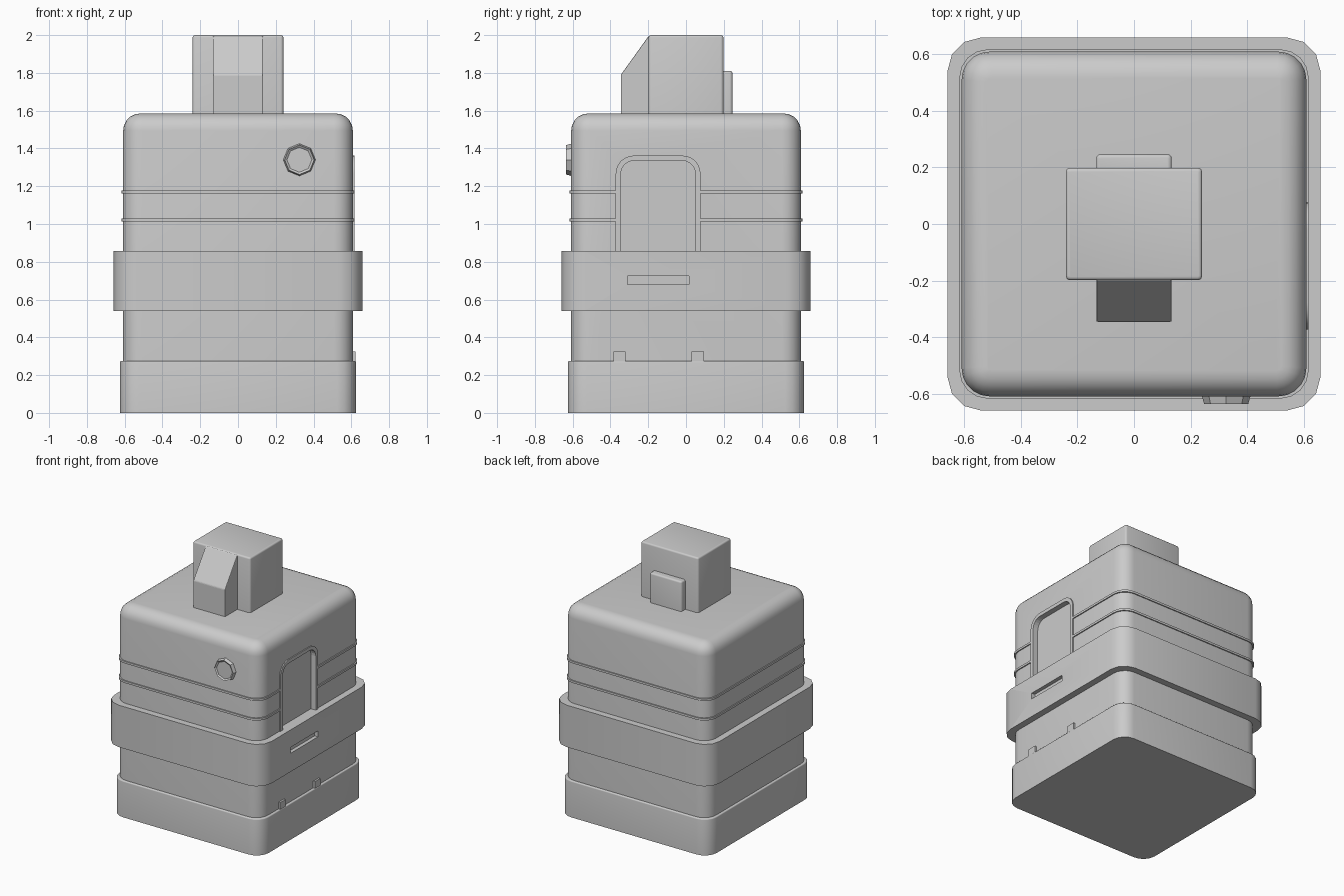
import bpy, bmesh, math
from mathutils import Matrix, Vector

cube = bpy.data.objects.get("Cube")
if cube:
    bpy.data.objects.remove(cube, do_unlink=True)

grey = bpy.data.materials.new("plain grey")
grey.use_nodes = True
grey.diffuse_color = (0.6, 0.6, 0.6, 1)
grey.node_tree.nodes["Principled BSDF"].inputs["Base Color"].default_value = (0.6, 0.6, 0.6, 1)


def finish(name, bm):
    bmesh.ops.recalc_face_normals(bm, faces=bm.faces)
    mesh = bpy.data.meshes.new(name)
    bm.to_mesh(mesh)
    bm.free()
    mesh.materials.append(grey)
    obj = bpy.data.objects.new(name, mesh)
    bpy.context.collection.objects.link(obj)
    return obj


def box(name, lo, hi, corner=0, rim=0, segments=4):
    """Box with rounded upright corners and an optional rounded top rim."""
    lo, hi = Vector(lo), Vector(hi)
    bm = bmesh.new()
    bmesh.ops.create_cube(bm, size=1)
    for v in bm.verts:
        v.co = (lo + hi) / 2 + v.co * (hi - lo)
    if corner:
        upright = [e for e in bm.edges if abs(e.verts[0].co.z - e.verts[1].co.z) > 1e-4]
        bmesh.ops.bevel(bm, geom=upright, offset=corner, segments=segments,
                        profile=0.5, affect='EDGES')
    if rim:
        top = [e for e in bm.edges if all(v.co.z > hi.z - 1e-4 for v in e.verts)]
        bmesh.ops.bevel(bm, geom=top, offset=rim, segments=segments,
                        profile=0.5, affect='EDGES')
    return finish(name, bm)


def square(name, half, z0, z1, corner, rim=0, segments=4):
    return box(name, (-half, -half, z0), (half, half, z1), corner, rim, segments)


def side_prism(name, outline, x0, x1):
    """Extrude a (y, z) outline along x."""
    bm = bmesh.new()
    face = bm.faces.new([bm.verts.new((x0, y, z)) for y, z in outline])
    ext = bmesh.ops.extrude_face_region(bm, geom=[face])["geom"]
    bmesh.ops.translate(bm, vec=(x1 - x0, 0, 0),
                        verts=[g for g in ext if isinstance(g, bmesh.types.BMVert)])
    return finish(name, bm)


def arch(y0, y1, z0, z1, r, steps=6):
    """Doorway outline with two rounded upper corners."""
    pts = [(y0, z0), (y1, z0)]
    for cy, start in ((y1 - r, 0), (y0 + r, math.pi / 2)):
        for i in range(steps + 1):
            a = start + i * math.pi / 2 / steps
            pts.append((cy + r * math.cos(a), z1 - r + r * math.sin(a)))
    return pts


def cut(obj, cutter):
    mod = obj.modifiers.new("cut", 'BOOLEAN')
    mod.operation = 'DIFFERENCE'
    mod.solver = 'EXACT'
    mod.object = cutter


def hide(cutter):
    cutter.hide_render = True
    cutter.hide_viewport = True
    cutter.display_type = 'WIRE'


# Stacked housing
base = square("base", 0.625, 0, 0.275, 0.1, 0.008)
body = square("body", 0.608, 0.1, 1.585, 0.1, 0.09, 5)
belt = square("belt", 0.658, 0.54, 0.857, 0.12, segments=3)
ribs = [square("lower_rib", 0.616, 1.014, 1.03, 0.1),
        square("upper_rib", 0.616, 1.162, 1.178, 0.1)]

# Recessed door with a raised surround on the left side
door_cutter = side_prism("door_cutter", arch(-0.345, 0.05, 0.8, 1.335, 0.07), 0.575, 0.7)
surround = side_prism("door_surround", arch(-0.372, 0.077, 0.82, 1.362, 0.095), 0.55, 0.616)
for part in [body, surround] + ribs:
    cut(part, door_cutter)
hide(door_cutter)

# Belt slot
slot_cutter = box("slot_cutter", (0.63, -0.31, 0.68), (0.7, 0.015, 0.725))
cut(belt, slot_cutter)
hide(slot_cutter)

# Small clips above the base
clips = [box("clip", (0.55, y, 0.25), (0.622, y + 0.065, 0.325)) for y in (-0.385, 0.03)]

# Eight-sided knob with a round dished face
bm = bmesh.new()
bmesh.ops.create_cone(bm, cap_ends=True, segments=8, radius1=0.095, radius2=0.078, depth=0.06)
cap = max(bm.faces, key=lambda f: f.calc_center_median().z)
bmesh.ops.inset_region(bm, faces=[cap], thickness=0.012)
bmesh.ops.translate(bm, verts=cap.verts, vec=(0, 0, -0.008))
bm.transform(Matrix.Translation((0.325, -0.604, 1.34)) @ Matrix.Rotation(math.pi / 2, 4, 'X'))
knob = finish("front_knob", bm)

# Head with sloped snout and back plate
head = box("head", (-0.24, -0.198, 1.55), (0.24, 0.198, 2), 0.015, 0.012, 3)
snout = side_prism("snout", [(-0.345, 1.55), (-0.15, 1.55), (-0.15, 1.995),
                             (-0.198, 1.995), (-0.345, 1.79)], -0.133, 0.133)
back_plate = box("back_plate", (-0.133, 0.15, 1.55), (0.133, 0.246, 1.81), 0.015, 0.012, 3)
bevel = snout.modifiers.new("soft edges", 'BEVEL')
bevel.width, bevel.segments = 0.006, 2

# Smooth rounded parts while keeping crisp edges
bpy.ops.object.select_all(action='DESELECT')
for obj in [base, body, belt, surround, head, back_plate] + ribs:
    obj.select_set(True)
    bpy.context.view_layer.objects.active = obj
bpy.ops.object.shade_smooth_by_angle(angle=math.radians(35))
